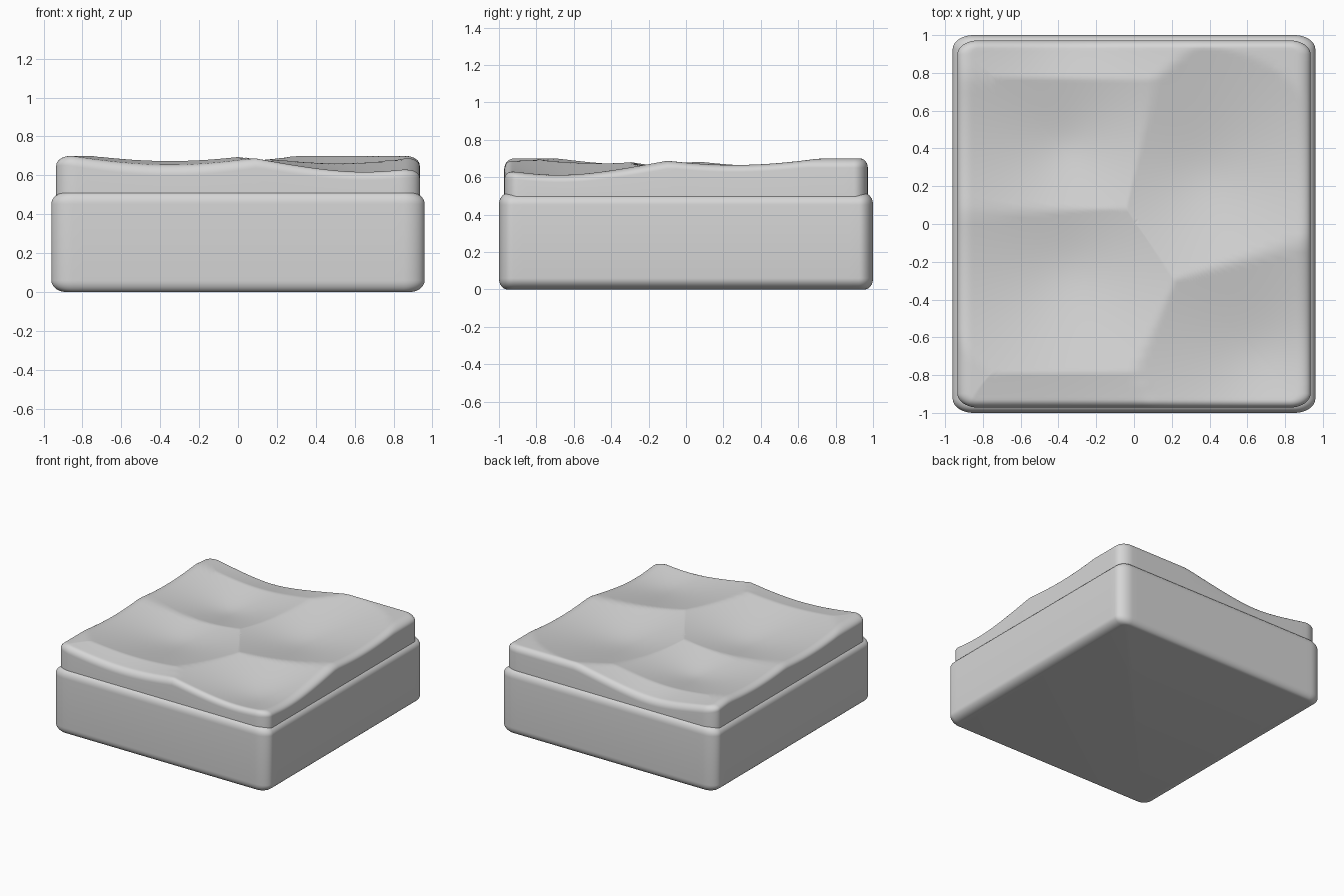
import bpy, bmesh, math

old = bpy.data.objects.get("Cube")
if old:
    bpy.data.objects.remove(old)

grey = bpy.data.materials.new("light_grey")
grey.use_nodes = True
colour = (0.67, 0.67, 0.67, 1)
grey.diffuse_color = colour
grey.node_tree.nodes["Principled BSDF"].inputs["Base Color"].default_value = colour

CORNER = (0.11, 0.075)   # plan radii of the upright corners
EDGE = (0.075, 0.042)    # rounding widths of the long edges in x and y


def outline(hx, hy, inset=0, arc=10, side=36):
    """Rounded rectangle, counter-clockwise, inset by a share of the edge width."""
    dx, dy = EDGE[0] * inset, EDGE[1] * inset
    rx, ry = CORNER[0] - dx, CORNER[1] - dy
    cx, cy = hx - dx - rx, hy - dy - ry
    corners = []
    for q, (sx, sy) in enumerate([(1, 1), (-1, 1), (-1, -1), (1, -1)]):
        angles = [math.pi / 2 * (q + i / arc) for i in range(arc + 1)]
        corners.append([(sx * cx + rx * math.cos(a), sy * cy + ry * math.sin(a))
                        for a in angles])
    pts = []
    for q in range(4):
        pts += corners[q]
        (ex, ey), (fx, fy) = corners[q][-1], corners[(q + 1) % 4][0]
        for i in range(1, side):
            t = i / side
            pts.append((ex + (fx - ex) * t, ey + (fy - ey) * t))
    return pts


def loft(name, rings, centre):
    """Skin a stack of equal rings; close the bottom flat and the top with a fan."""
    bm = bmesh.new()
    loops = [[bm.verts.new(p) for p in ring] for ring in rings]
    n = len(loops[0])
    for a, b in zip(loops, loops[1:]):
        for i in range(n):
            j = (i + 1) % n
            bm.faces.new((a[i], a[j], b[j], b[i]))
    bm.faces.new(loops[0][::-1])
    tip = bm.verts.new(centre)
    for i in range(n):
        bm.faces.new((loops[-1][i], loops[-1][(i + 1) % n], tip))
    mesh = bpy.data.meshes.new(name)
    bm.to_mesh(mesh)
    bm.free()
    mesh.materials.append(grey)
    ob = bpy.data.objects.new(name, mesh)
    bpy.context.collection.objects.link(ob)
    bpy.ops.object.select_all(action='DESELECT')
    ob.select_set(True)
    bpy.context.view_layer.objects.active = ob
    bpy.ops.object.shade_smooth_by_angle(angle=math.radians(35))


# Hollows in the top: x, y, softness of the bottom
hollows = [(0.65, -0.68, 0.03), (0.37, 0.26, 0.035), (-0.36, -0.24, 0.03),
           (-0.37, 0.42, 0.012), (-0.36, 1.09, 0.035), (-0.35, -1.20, 0.16)]


def height(x, y):
    near = min((x - a) ** 2 + (y - b) ** 2 + w for a, b, w in hollows)
    return 0.70 - 0.21 * max(0, 0.70 - math.sqrt(near))


steps = [math.pi / 2 * i / 8 for i in range(9)]

# Base block with rounded edges
hx, hy, top, r = 0.96, 1.0, 0.512, 0.06
rings = []
for a in steps:
    rings.append([(x, y, r - r * math.cos(a))
                  for x, y in outline(hx, hy, 1 - math.sin(a))])
for a in steps:
    rings.append([(x, y, top - r + r * math.sin(a))
                  for x, y in outline(hx, hy, 1 - math.cos(a))])
loft("base_block", rings, (0, 0, top))

# Carved slab: straight sides, rounded rim following the hollows
hx, hy, r = 0.935, 0.972, 0.05
rings = [[(x, y, 0.43) for x, y in outline(hx, hy)]]
for a in steps:
    rings.append([(x, y, height(x, y) - r * (1 - math.sin(a)))
                  for x, y in outline(hx, hy, 1 - math.cos(a))])
rim = outline(hx, hy, 1)
count = 60
for i in range(1, count):
    s = 1 - i / count
    rings.append([(x * s, y * s, height(x * s, y * s)) for x, y in rim])
loft("carved_slab", rings, (0, 0, height(0, 0)))
